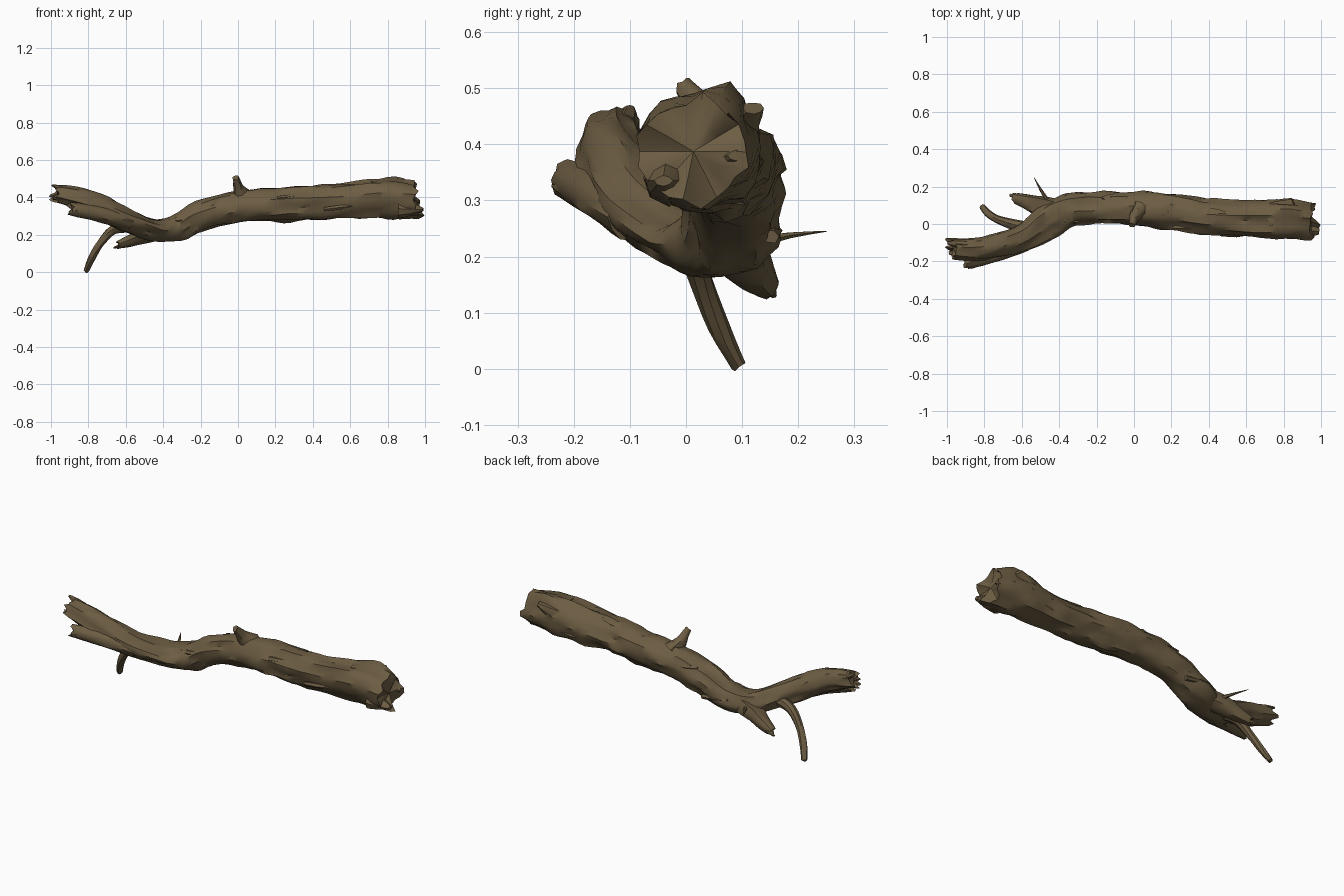
import bpy, bmesh, math
from mathutils import Vector, noise

bark = bpy.data.materials.new("brown_bark")
bark.diffuse_color = (0.15, 0.108, 0.055, 1)


def spline(p, t):
    # Catmull-Rom through the control points, t counted in control points
    i = min(int(t), len(p) - 2)
    f = t - i
    a, b, c, d = p[max(i - 1, 0)], p[i], p[i + 1], p[min(i + 2, len(p) - 1)]
    return [0.5 * (2 * q + (r - o) * f + (2 * o - 5 * q + 4 * r - s) * f * f
                   + (3 * q - o - 3 * r + s) * f ** 3) for o, q, r, s in zip(a, b, c, d)]


def limb(name, pts, sides=16, sub=5, rough=0.1, jag=(0.0, 0.0), tilt=0.0):
    """Gnarled tube. pts: x, y, z, sideways radius, vertical radius.
    jag: broken-end depth at start and finish, tilt: slant of the finish."""
    bm = bmesh.new()
    last = len(pts) - 1

    def make_ring(t, scale=1.0, depth=0.0, jitter=0.0, slant=0.0):
        x, y, z, rs, ru = spline(pts, t)
        t0, t1 = max(t - 0.05, 0), min(t + 0.05, last)
        tan = (Vector(spline(pts, t1)[:3]) - Vector(spline(pts, t0)[:3])).normalized()
        side = tan.cross(Vector((0, 0, 1))).normalized()
        up = side.cross(tan)
        ring = []
        for k in range(sides):
            a = 2 * math.pi * k / sides
            d = side * math.cos(a) + up * math.sin(a)
            # long ridges that follow the grain, plus smaller knots
            n = noise.noise(Vector((x * 3, d.y * 2.2 + 5, d.z * 2.2)))
            n += 0.6 * noise.noise(Vector((x * 10, d.y * 3, d.z * 3 + 9)))
            m = scale * (1 + rough * n)
            j = 2 * jitter * noise.noise(Vector((d.y * 1.7, d.z * 1.7, t * 3.3 + 0.4)))
            ring.append(bm.verts.new(Vector((x, y, z)) + side * (math.cos(a) * rs * m)
                        + up * (math.sin(a) * ru * m)
                        + tan * (depth + j - slant * math.sin(a))))
        return ring

    # broken start, body, broken finish
    rings = [make_ring(0, 0.55, jag[0] * 0.3, jag[0] * 0.5)]
    count = last * sub
    for i in range(count + 1):
        end = jag[0] if i == 0 else jag[1] if i == count else 0
        rings.append(make_ring(i / sub, 1, 0, end, tilt if i == count else 0))
    rings.append(make_ring(last, 0.55, -jag[1] * 0.3, jag[1] * 0.5, tilt * 0.55))
    for r0, r1 in zip(rings, rings[1:]):
        for k in range(sides):
            j = (k + 1) % sides
            bm.faces.new((r0[k], r0[j], r1[j], r1[k]))
    for r in (rings[0], rings[-1]):
        c = bm.verts.new(sum((v.co for v in r), Vector()) / sides)
        for k in range(sides):
            bm.faces.new((r[k], r[(k + 1) % sides], c))
    bmesh.ops.recalc_face_normals(bm, faces=bm.faces)
    me = bpy.data.meshes.new(name)
    bm.to_mesh(me)
    bm.free()
    me.materials.append(bark)
    ob = bpy.data.objects.new(name, me)
    bpy.context.collection.objects.link(ob)
    bpy.context.view_layer.objects.active = ob
    ob.select_set(True)
    bpy.ops.object.shade_smooth_by_angle(angle=math.radians(40))
    ob.select_set(False)


# Main trunk, thin forked end on the left to thick broken end on the right
limb("trunk", [
    (-0.975, -0.13, 0.422, .053, .046), (-0.8, -0.13, 0.375, .064, .06),
    (-0.6, -0.07, 0.283, .072, .062), (-0.45, 0.025, 0.225, .088, .06),
    (-0.33, 0.075, 0.237, .088, .07), (-0.2, 0.085, 0.3, .085, .076),
    (0.0, 0.083, 0.35, .085, .083), (0.2, 0.063, 0.362, .09, .09),
    (0.4, 0.038, 0.37, .093, .093), (0.6, 0.03, 0.38, .095, .095),
    (0.8, 0.028, 0.393, .102, .104), (0.955, 0.012, 0.387, .096, .09)],
    sides=22, sub=5, rough=0.26, jag=(0.025, 0.03), tilt=0.018)

# Broken forks and stubs
limb("front_fork", [(-0.58, -0.09, 0.27, .05, .045), (-0.72, -0.15, 0.305, .05, .042),
     (-0.82, -0.187, 0.325, .044, .036), (-0.905, -0.215, 0.338, .033, .032)],
     sides=12, sub=3, rough=0.25, jag=(0, 0.03))
limb("lower_fork", [(-0.38, 0.07, 0.225, .06, .045), (-0.5, 0.1, 0.197, .056, .042),
     (-0.58, 0.125, 0.168, .04, .033), (-0.645, 0.143, 0.145, .028, .02)],
     sides=12, sub=3, rough=0.25, jag=(0, 0.03))
limb("top_stub", [(0.03, 0.075, 0.4, .05, .06), (0.005, 0.04, 0.445, .03, .035),
     (-0.005, 0.01, 0.485, .02, .022), (-0.012, -0.006, 0.506, .018, .016)],
     sides=10, sub=3, rough=0.15, jag=(0, 0.006))

# Hanging twig and thin splinter
limb("hanging_twig", [(-0.57, -0.02, 0.245, .034, .032), (-0.665, 0.003, 0.228, .028, .026),
     (-0.735, 0.027, 0.155, .021, .021), (-0.782, 0.058, 0.075, .02, .019),
     (-0.812, 0.093, 0.006, .016, .012)], sides=8, sub=3, rough=0.1, jag=(0, 0.004))
limb("splinter", [(-0.46, 0.12, 0.225, .012, .012), (-0.5, 0.185, 0.238, .007, .006),
     (-0.535, 0.25, 0.245, .001, .001)], sides=6, sub=2)

# Torn wood around the broken ends: start, tip, radius
for i, (a, b, r) in enumerate([
        ((.86, -.03, .34), (.99, -.04, .335), .045), ((.7, .06, .4), (.85, .12, .465), .055),
        ((.72, .03, .44), (.92, .06, .475), .05), ((.84, .07, .37), (.965, .09, .38), .045),
        ((-.9, -.11, .43), (-.995, -.1, .465), .025), ((-.88, -.15, .4), (-.99, -.155, .392), .025),
        ((-.8, -.19, .31), (-.87, -.235, .325), .02), ((-.54, .13, .175), (-.665, .155, .13), .022)]):
    mid = [(p + q) / 2 for p, q in zip(a, b)]
    limb(f"torn_wood_{i + 1}", [(*a, r, r), (*mid, r * .85, r * .7), (*b, r * .35, r * .2)],
         sides=8, sub=2, rough=0.3)

# Bark flakes half sunk into the trunk: position and direction along x
for i, (x, y, z, s) in enumerate([
        (.15, .06, .44, 1), (.42, .06, .452, 1), (.62, -.02, .45, 1), (.3, -.015, .41, 1),
        (.55, -.05, .35, 1), (-.1, .14, .375, -1), (.1, .14, .37, -1), (.7, .1, .345, 1),
        (-.28, .02, .285, 1), (-.3, .15, .25, -1)]):
    limb(f"bark_flake_{i + 1}", [(x - .09 * s, y, z - .014, .016, .012),
         (x, y, z - .003, .022, .013), (x + .07 * s, y, z + .004, .006, .004)],
         sides=6, sub=2, rough=0.3)
